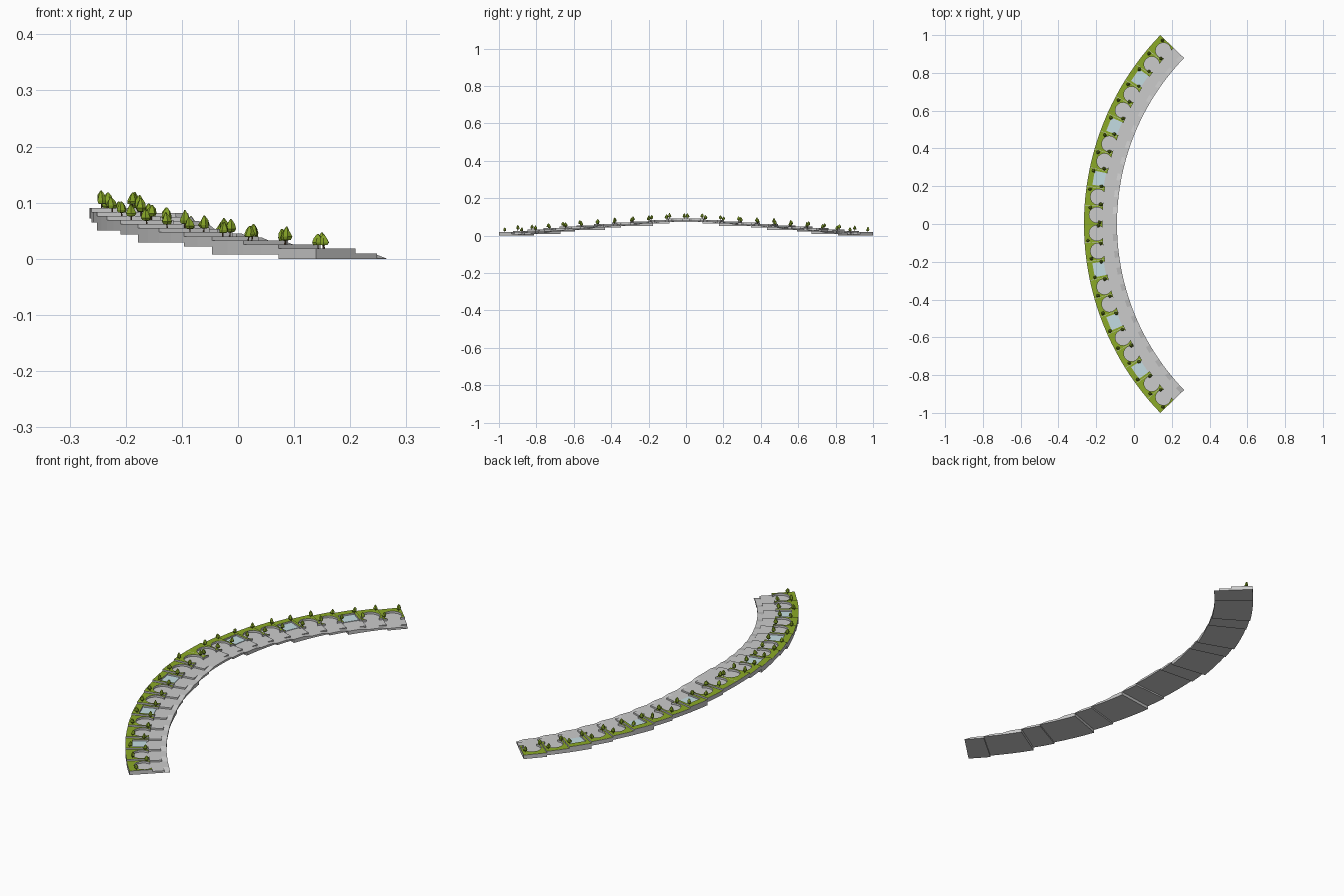
import bpy, bmesh, random
from math import sin, cos, pi, radians, sqrt, asin, degrees

if "Cube" in bpy.data.objects:
    bpy.data.objects.remove(bpy.data.objects["Cube"])

random.seed(4)
CX, R_IN, R_RAMP, R_PLANT, R_OUT = 1.175, 1.265, 1.289, 1.342, 1.44
STEP, RISE, ROAD, WALL = 4.0, 0.0072, 0.0095, 0.0185


def material(name, rgb):
    m = bpy.data.materials.new(name)
    m.diffuse_color = (*rgb, 1)
    m.use_nodes = True
    m.node_tree.nodes["Principled BSDF"].inputs["Base Color"].default_value = m.diffuse_color
    return m


green = material("grass", (0.26, 0.40, 0.02))
leaf = material("leaf", (0.23, 0.36, 0.02))
bark = material("bark", (0.10, 0.06, 0.03))
blue = material("water", (0.55, 0.72, 0.76))
grey = material("stone", (0.6, 0.6, 0.6))


def pos(s, a, r, z):
    a = radians(a)
    return (CX - r * cos(a), s * r * sin(a), z)


def prism(bm, s, outline, zb, tops):
    # outline of (angle, radius), flat bottom, top heights per corner
    if not isinstance(tops, list):
        tops = [tops] * len(outline)
    lo = [bm.verts.new(pos(s, a, r, zb)) for a, r in outline]
    hi = [bm.verts.new(pos(s, a, r, z)) for (a, r), z in zip(outline, tops)]
    n = len(lo)
    faces = [bm.faces.new(lo), bm.faces.new(hi)]
    for i in range(n):
        j = (i + 1) % n
        faces.append(bm.faces.new((lo[i], lo[j], hi[j], hi[i])))
    bmesh.ops.recalc_face_normals(bm, faces=faces)
    return faces[1]


def sector(a0, a1, r0, r1):
    m = (a0 + a1) / 2
    return [(a0, r0), (a0, r1), (m, r1), (a1, r1), (a1, r0), (m, r0)]


def finish(bm, name, mats=()):
    me = bpy.data.meshes.new(name)
    bm.to_mesh(me)
    bm.free()
    for m in mats:
        me.materials.append(m)
    ob = bpy.data.objects.new(name, me)
    bpy.context.collection.objects.link(ob)
    return ob


def planter_outline(mid, pool):
    h = STEP / 2
    pts = [(mid - h, R_PLANT), (mid - h, R_OUT), (mid, R_OUT),
           (mid + h, R_OUT), (mid + h, R_PLANT)]
    if pool:
        # square basin cut-out
        w = 1.5
        pts += [(mid + w, R_PLANT), (mid + w, 1.41), (mid - w, 1.41), (mid - w, R_PLANT)]
    else:
        # round seating niche, open to the path
        rc, rad = 1.372, 0.041
        a0 = -asin((rc - R_PLANT) / rad)
        for i in range(13):
            t = a0 + (pi - 2 * a0) * i / 12
            r = rc + rad * sin(t)
            pts.append((mid + degrees(rad * cos(t) / rc), r))
    return pts


def tree(bm, p, h):
    # trunk and pointed six-sided crown
    x, y, z = p
    lx, ly = random.uniform(-.003, .003), random.uniform(-.003, .003)
    tw = random.uniform(0, 1)
    prof = [(0.0014, 0, 1), (0.0012, .25, 1), (0.0075, .28, 0), (0.0095, .45, 0),
            (0.0065, .75, 0), (0.0012, 1, 0)]
    rings = []
    for r, f, trunk in prof:
        ring = []
        for i in range(6):
            q = r * (1 if trunk else random.uniform(.75, 1.2))
            a = tw + i * pi / 3
            ring.append(bm.verts.new((x + lx * f + q * cos(a), y + ly * f + q * sin(a), z + h * f)))
        rings.append(ring)
    for k in range(len(rings) - 1):
        for i in range(6):
            j = (i + 1) % 6
            f = bm.faces.new((rings[k][i], rings[k][j], rings[k + 1][j], rings[k + 1][i]))
            f.material_index = 1 if k == 0 else 0
    bm.faces.new(rings[-1])


path, ramps, planters, pools, trees = (bmesh.new() for _ in range(5))
for s in (1, -1):
    for k in range(11):
        lo_a = 44 - STEP * k          # downhill end
        up_a = lo_a - STEP            # uphill end
        mid = (lo_a + up_a) / 2
        pool = k % 3 == 2
        base = RISE * k
        zb = base - (RISE if pool else 0)
        top = base + ROAD
        # stepped path slab
        prism(path, s, sector(up_a, lo_a, R_RAMP, R_OUT), zb, top)
        # inner strip that ramps down to the next slab
        cut = lo_a - 1.6
        prism(ramps, s, sector(up_a, cut, R_IN, R_RAMP), zb, top)
        low = max(top - RISE, zb + 0.0005) if k else 0.0005
        half = (top + low) / 2
        prism(ramps, s, sector(cut, lo_a, R_IN, R_RAMP), zb,
              [top, top, half, low, low, half])
        # raised bed with grass top
        face = prism(planters, s, planter_outline(mid, pool), top - 0.001, base + WALL)
        bmesh.ops.inset_region(planters, faces=[face], thickness=0.0015, depth=0)
        face.material_index = 1
        # water and its low front kerb
        if pool:
            prism(pools, s, sector(mid - 1.5, mid + 1.5, R_PLANT + 0.008, 1.41), top - 0.001, top + 0.002)
        # trees at the dividers
        for a, r in ((up_a + 0.4, 1.358), (lo_a - 0.5, 1.414)):
            r += random.uniform(-.006, .008)
            tree(trees, pos(s, a, r, base + WALL - 0.001), random.uniform(.026, .034))

finish(path, "path_slabs")
finish(ramps, "side_ramps")
finish(planters, "planter_beds", (grey, green))
finish(pools, "water_pools", (blue,))
bmesh.ops.recalc_face_normals(trees, faces=trees.faces[:])
finish(trees, "trees", (leaf, bark))
